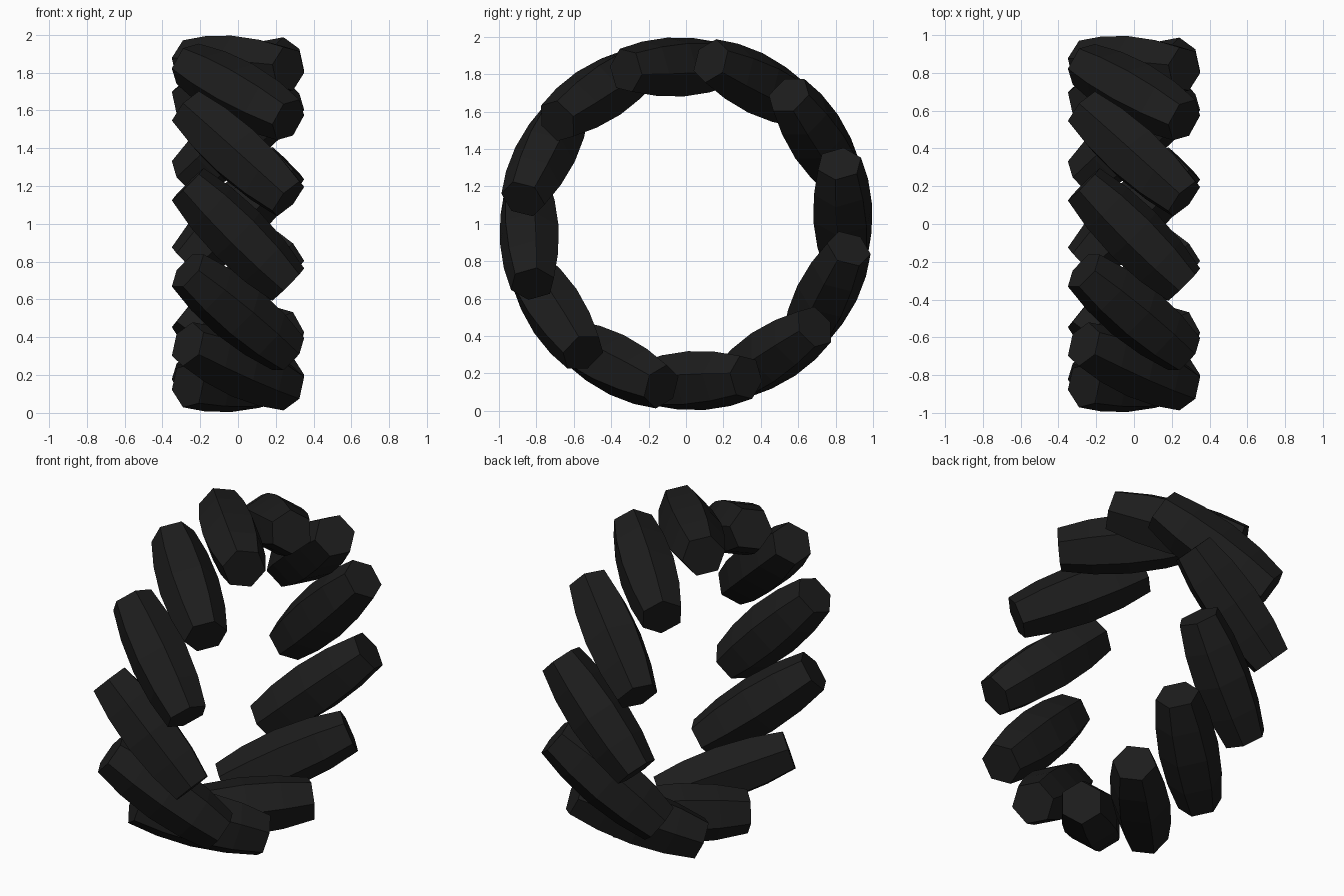
import bpy, bmesh, math
from mathutils import Matrix, Vector

if "Cube" in bpy.data.objects:
    bpy.data.objects.remove(bpy.data.objects["Cube"])

COUNT = 12                      # rollers round the wheel
RING_R = 0.84                   # radius of roller centres
PHASE = math.radians(3.8)
TWIST = math.radians(17)        # turn of the hexagon about the roller axis
# barrel profile: (position along axis, radius)
PROFILE = [(-0.376, 0.122), (-0.2, 0.154), (0, 0.167), (0.2, 0.154), (0.376, 0.122)]

rubber = bpy.data.materials.new("dark_rubber")
rubber.diffuse_color = (0.012, 0.012, 0.012, 1)
rubber.use_nodes = True
rubber.node_tree.nodes["Principled BSDF"].inputs["Base Color"].default_value = rubber.diffuse_color


def roller_mesh():
    bm = bmesh.new()
    rings = []
    for z, r in PROFILE:
        angles = [TWIST + k * math.pi / 3 for k in range(6)]
        rings.append([bm.verts.new((r * math.cos(a), r * math.sin(a), z)) for a in angles])
    for low, high in zip(rings, rings[1:]):
        for k in range(6):
            n = (k + 1) % 6
            bm.faces.new((low[k], low[n], high[n], high[k]))
    bm.faces.new(rings[0][::-1])
    bm.faces.new(rings[-1])
    me = bpy.data.meshes.new("roller")
    bm.to_mesh(me)
    bm.free()
    me.materials.append(rubber)
    return me


# ring of barrel rollers, each slanted 45 degrees to the wheel axis (x)
mesh = roller_mesh()
for i in range(COUNT):
    t = PHASE + i * 2 * math.pi / COUNT
    radial = Vector((0, math.cos(t), math.sin(t)))
    tangent = Vector((0, -math.sin(t), math.cos(t)))
    side = Vector((1, 0, 0))
    axis = (side + tangent).normalized()
    across = (tangent - side).normalized()
    m = Matrix((radial, across, axis)).transposed().to_4x4()
    m.translation = radial * RING_R + Vector((0, 0, 1))
    ob = bpy.data.objects.new(f"roller_{i + 1}", mesh)
    bpy.context.collection.objects.link(ob)
    ob.matrix_world = m
